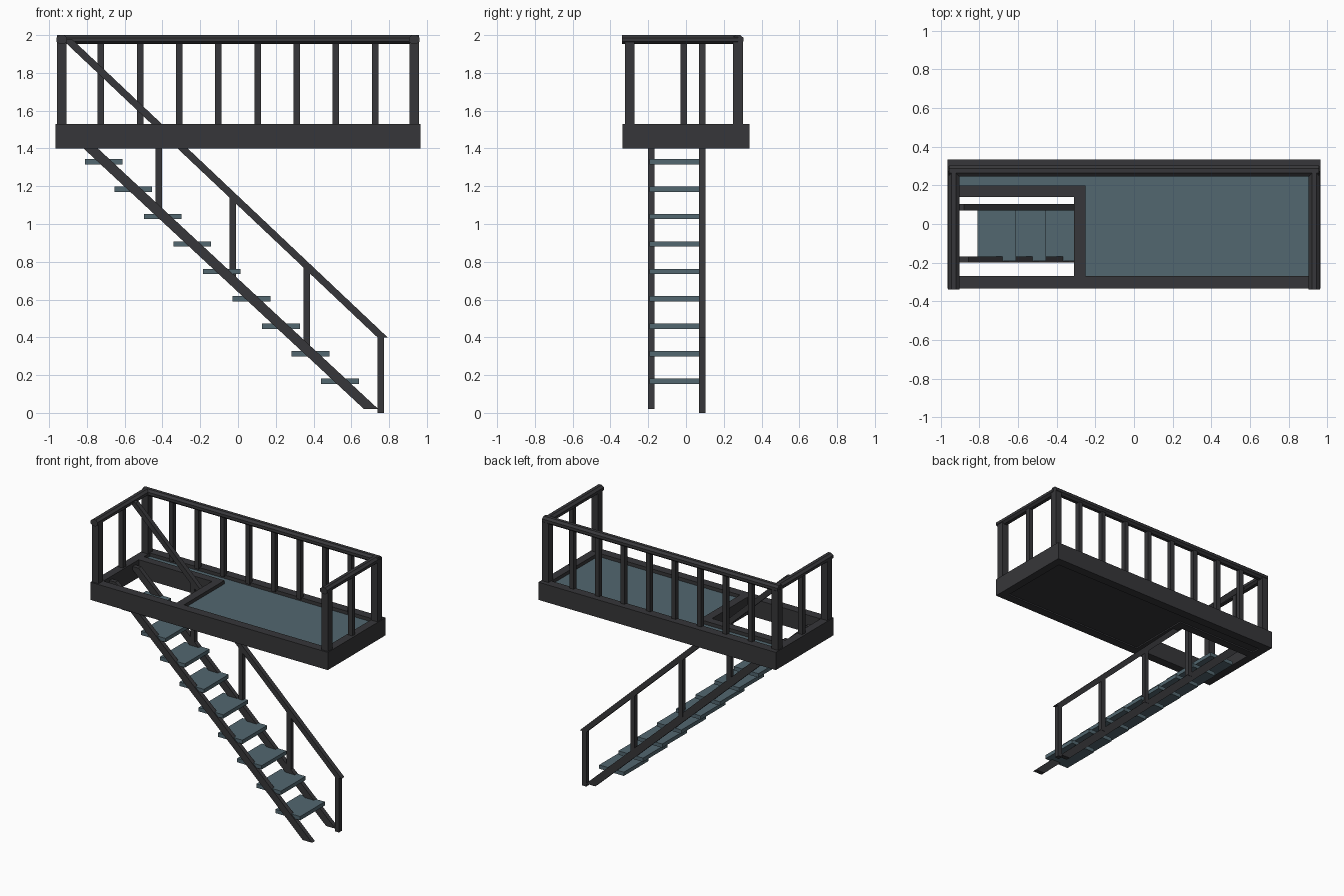
import bpy, bmesh, math
from mathutils import Vector

if "Cube" in bpy.data.objects:
    bpy.data.objects.remove(bpy.data.objects["Cube"])


def material(name, rgb):
    m = bpy.data.materials.new(name)
    m.diffuse_color = (*rgb, 1)
    m.use_nodes = True
    m.node_tree.nodes["Principled BSDF"].inputs["Base Color"].default_value = m.diffuse_color
    return m


DARK = material("dark_metal", (0.037, 0.037, 0.041))
BLUE = material("blue_tread", (0.085, 0.135, 0.16))


def finish(name, bm, mat):
    bmesh.ops.recalc_face_normals(bm, faces=bm.faces)
    me = bpy.data.meshes.new(name)
    bm.to_mesh(me)
    bm.free()
    me.materials.append(mat)
    ob = bpy.data.objects.new(name, me)
    bpy.context.collection.objects.link(ob)
    return ob


def prism(name, outline, sweep, mat=DARK):
    """Extrude a flat outline of 3D points along a vector."""
    bm = bmesh.new()
    face = bm.faces.new([bm.verts.new(p) for p in outline])
    res = bmesh.ops.extrude_face_region(bm, geom=[face])
    verts = [g for g in res["geom"] if isinstance(g, bmesh.types.BMVert)]
    bmesh.ops.translate(bm, verts=verts, vec=Vector(sweep))
    # close the starting cap if the extrusion consumed it
    edges = [e for e in bm.edges if e.is_boundary]
    if edges:
        bmesh.ops.holes_fill(bm, edges=edges)
    return finish(name, bm, mat)


def box(name, x0, x1, y0, y1, z0, z1, mat=DARK):
    return prism(name, [(x0, y0, z0), (x1, y0, z0), (x1, y1, z0), (x0, y1, z0)],
                 (0, 0, z1 - z0), mat)


def post(name, x, y, w, z0, z1):
    return box(name, x - w / 2, x + w / 2, y - w / 2, y + w / 2, z0, z1)


def octagon():
    """Flat-topped eight-sided rail section."""
    k = math.cos(math.pi / 8)
    return [(0.029 / k * math.cos(a), 0.024 / k * math.sin(a))
            for a in [math.pi / 8 + i * math.pi / 4 for i in range(8)]]


def slanted_bar(name, lo, hi, half, y0, y1):
    """Sloping bar with level-cut ends, lo and hi are (x, z)."""
    return prism(name, [(lo[0] - half, y0, lo[1]), (lo[0] + half, y0, lo[1]),
                        (hi[0] + half, y0, hi[1]), (hi[0] - half, y0, hi[1])],
                 (0, y1 - y0, 0))


# Platform rim
ZB, ZT = 1.40, 1.53
box("front_rim", -0.965, 0.965, -0.335, -0.27, ZB, ZT)
box("back_rim", -0.965, 0.965, 0.27, 0.335, ZB, ZT)
for side, s in (("left", -1), ("right", 1)):
    a, b = sorted((s * 0.965, s * 0.905))
    box(side + "_rim", a, b, -0.27, 0.27, ZB, ZT)

# Beams around the stair opening
box("opening_side_beam", -0.31, -0.25, -0.27, 0.20, ZB, ZT)
box("opening_back_beam", -0.905, -0.31, 0.14, 0.20, ZB, ZT)

# Floor, blue above and dark below
for label, z0, z1, mat in (("floor", 1.46, 1.505, BLUE), ("underside", 1.41, 1.46, DARK)):
    box(label + "_main", -0.25, 0.905, -0.27, 0.27, z0, z1, mat)
    box(label + "_strip", -0.905, -0.25, 0.20, 0.27, z0, z1, mat)

# Guard rail posts
XR, YB, YF, ZR = 0.933, 0.275, -0.298, 1.976
for side, s in (("left", -1), ("right", 1)):
    post(side + "_front_post", s * XR, YF, 0.052, 1.52, ZR)
    post(side + "_back_post", s * XR, YB, 0.052, 1.52, ZR)
    post(side + "_middle_baluster", s * XR, -0.012, 0.034, 1.52, ZR)
    prism(side + "_top_rail", [(s * XR + u, -0.338, ZR + v) for u, v in octagon()],
          (0, 0.338 + YB, 0))
for i in range(1, 9):
    post(f"back_baluster_{i}", -XR + i * 2 * XR / 9, YB, 0.034, 1.52, ZR)
prism("back_top_rail", [(-0.957, YB + u, ZR + v) for u, v in octagon()], (1.914, 0, 0))

# Stair stringers and treads
slanted_bar("front_stringer", (0.705, 0.02), (-0.895, 1.507), 0.038, -0.20, -0.168)
slanted_bar("back_stringer", (0.705, 0.02), (-0.895, 1.507), 0.038, 0.07, 0.102)
for i in range(9):
    x, z = 0.54 - 0.1564 * i, 0.168 + 0.1452 * i
    box(f"tread_{i + 1}", x - 0.10, x + 0.10, -0.192, 0.094, z - 0.014, z + 0.014, BLUE)

# Stair handrail and its posts
slanted_bar("stair_handrail", (0.765, 0.40), (-0.907, 1.98), 0.027, 0.07, 0.104)
for i, (z0, z1) in enumerate([(0.0, 0.41), (0.35, 0.78), (0.72, 1.15), (1.08, 1.52)]):
    post(f"handrail_post_{i + 1}", 0.755 - 0.3917 * i, 0.087, 0.034, z0, z1)
